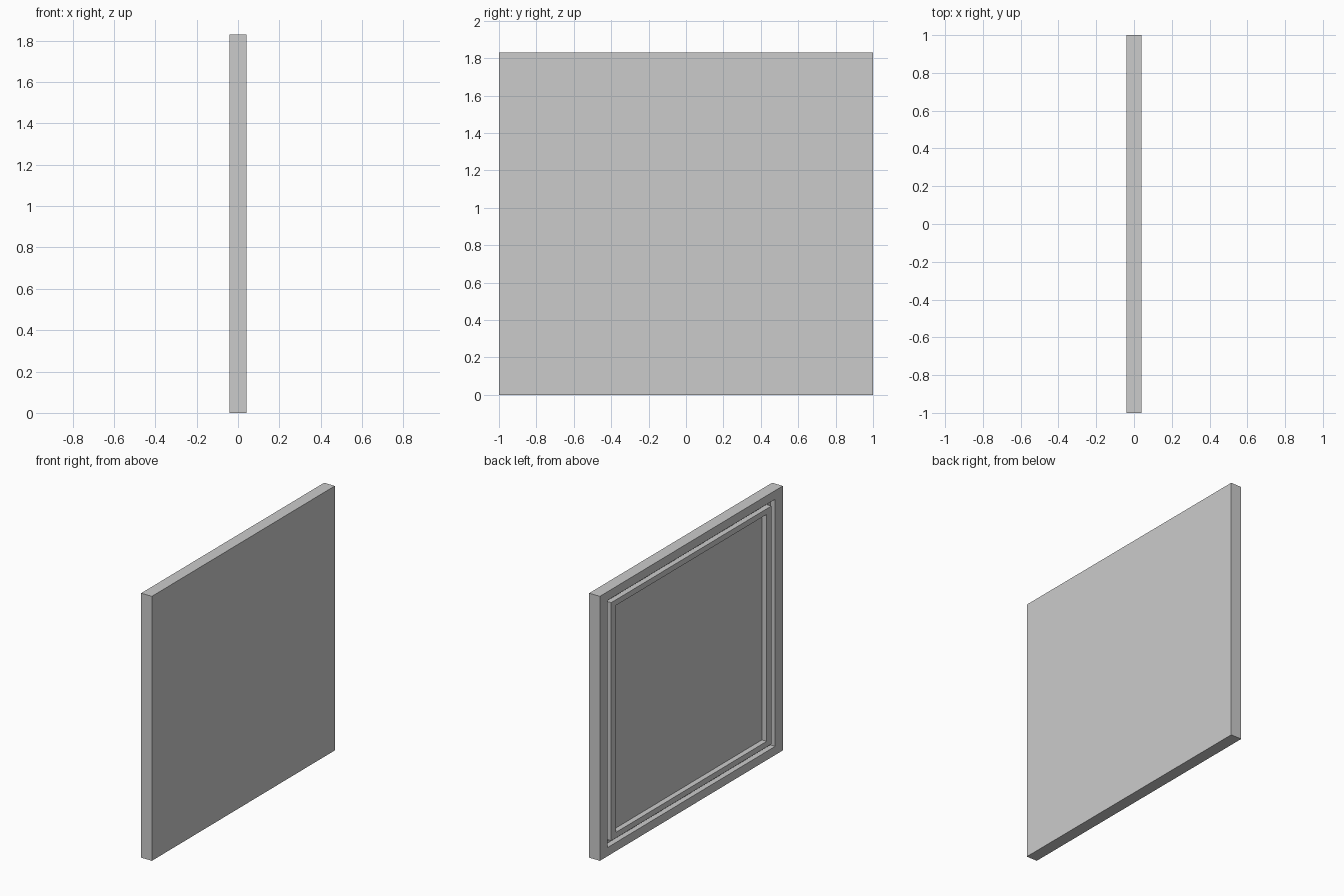
import bpy, bmesh

if "Cube" in bpy.data.objects:
    bpy.data.objects.remove(bpy.data.objects["Cube"])

HEIGHT = 1.83
FACE = -0.041    # relief side of the panel
BACK = 0.041     # plain side
FLOOR = -0.004   # bottom of groove and inset


def ring(bm, x, my, mz):
    """Rectangle of vertices inset from the panel edge by my (sides) and mz (top, bottom)."""
    y = 1 - my
    return [bm.verts.new((x, a, b)) for a, b in
            ((-y, mz), (y, mz), (y, HEIGHT - mz), (-y, HEIGHT - mz))]


def build(name, sections):
    """Skin successive rectangles and cap both ends."""
    bm = bmesh.new()
    rings = [ring(bm, *s) for s in sections]
    for a, b in zip(rings, rings[1:]):
        for i in range(4):
            j = (i + 1) % 4
            bm.faces.new((a[i], a[j], b[j], b[i]))
    bm.faces.new(rings[0])
    bm.faces.new(rings[-1])
    bmesh.ops.recalc_face_normals(bm, faces=bm.faces)
    mesh = bpy.data.meshes.new(name)
    bm.to_mesh(mesh)
    bm.free()
    obj = bpy.data.objects.new(name, mesh)
    bpy.context.collection.objects.link(obj)
    return obj


# Panel with border, narrow groove, raised moulding and sunken centre
build("framed_panel", [
    (BACK, 0, 0), (FACE, 0, 0),
    (FACE, 0.083, 0.06), (FLOOR, 0.083, 0.06),
    (FLOOR, 0.124, 0.091), (FACE, 0.124, 0.091),
    (FACE, 0.176, 0.13), (FLOOR, 0.176, 0.13),
])
